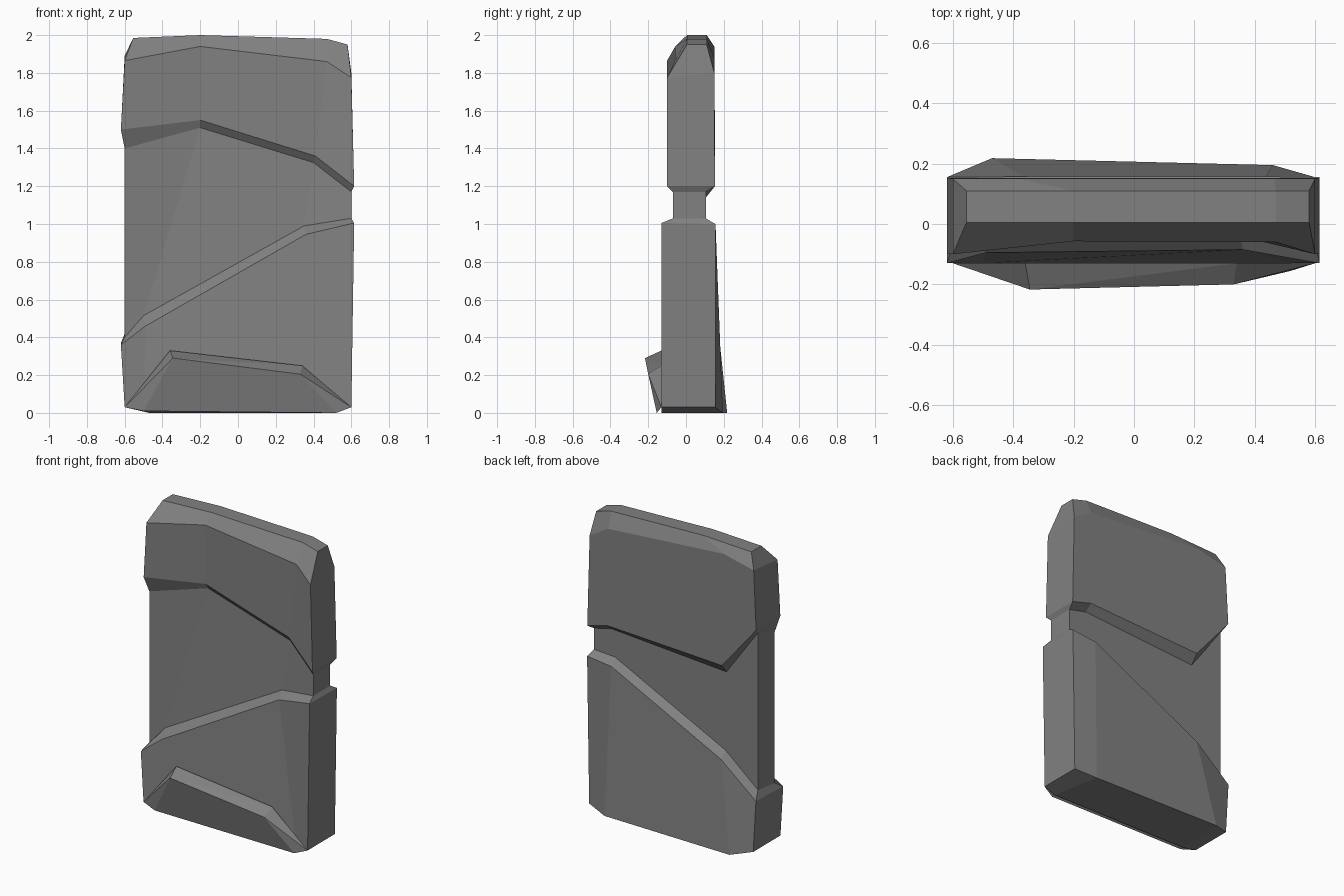
import bpy, bmesh

if "Cube" in bpy.data.objects:
    bpy.data.objects.remove(bpy.data.objects["Cube"])

stone = bpy.data.materials.new("grey stone")
stone.diffuse_color = (0.22, 0.22, 0.22, 1)
stone.use_nodes = True
stone.node_tree.nodes["Principled BSDF"].inputs["Base Color"].default_value = stone.diffuse_color


def finish(name, bm):
    bmesh.ops.recalc_face_normals(bm, faces=bm.faces)
    mesh = bpy.data.meshes.new(name)
    bm.to_mesh(mesh)
    bm.free()
    mesh.materials.append(stone)
    obj = bpy.data.objects.new(name, mesh)
    bpy.context.collection.objects.link(obj)


def edge(bm, xz, y_end, y_left, y_right):
    """Four points across the slab; ends and inner points have their own depth."""
    return [bm.verts.new((x, y, z))
            for (x, z), y in zip(xz, (y_end, y_left, y_right, y_end))]


def loft(name, rings):
    """Join rings made of a front edge and a back edge, closed at both ends."""
    bm = bmesh.new()
    pairs = [(edge(bm, *f), edge(bm, *b)) for f, b in rings]
    loops = [f + b[::-1] for f, b in pairs]
    for lo, hi in zip(loops, loops[1:]):
        for i in range(8):
            j = (i + 1) % 8
            bm.faces.new((lo[i], lo[j], hi[j], hi[i]))
    for f, b in (pairs[0], pairs[-1]):
        for i in range(3):
            bm.faces.new((f[i], f[i + 1], b[i + 1], b[i]))
    finish(name, bm)


# Shared edges of the recessed waist
waist_low = (([(-.6, .40), (-.5, .515), (.35, .99), (.6, 1.03)], -.07, -.045, -.04),
             ([(-.6, .42), (-.364, .62), (.446, 1.02), (.6, 1.03)], .105, .105, .105))
waist_high = (([(-.6, 1.4), (-.2, 1.51), (.4, 1.325), (.6, 1.17)], -.07, -.025, -.025),
              ([(-.6, 1.46), (-.37, 1.14), (.47, 1.2), (.6, 1.17)], .105, .105, .105))

# Lower block with slanted lip
loft("lower_block", [
    (([(-.6, .03), (-.5, .01), (.52, 0), (.6, .03)], -.13, -.13, -.13),
     ([(-.6, .03), (-.47, 0), (.46, 0), (.6, .03)], .155, .218, .195)),
    (([(-.62, .36), (-.49, .46), (.36, .945), (.615, 1.005)], -.13, -.095, -.085),
     ([(-.62, .37), (-.366, .58), (.437, .98), (.615, 1.0)], .155, .157, .157)),
    waist_low])

# Recessed waist
loft("waist", [waist_low, waist_high])

# Upper block with bevelled crown
loft("upper_block", [
    waist_high,
    (([(-.62, 1.5), (-.2, 1.55), (.41, 1.36), (.615, 1.2)], -.1, -.055, -.055),
     ([(-.62, 1.5), (-.37, 1.2), (.47, 1.24), (.615, 1.2)], .153, .153, .153)),
    (([(-.6, 1.865), (-.2, 1.94), (.47, 1.86), (.6, 1.775)], -.1, -.057, -.06),
     ([(-.6, 1.89), (-.38, 1.94), (.465, 1.88), (.6, 1.80)], .15, .15, .15)),
    (([(-.555, 1.985), (-.2, 2), (.47, 1.98), (.58, 1.95)], .005, .005, .005),
     ([(-.555, 1.985), (-.2, 2), (.47, 1.98), (.58, 1.95)], .11, .11, .11))])

# Wedge-shaped foot on the front
bm = bmesh.new()
for p in [(-.6, -.13, .03), (.6, -.13, .03), (-.36, -.13, .33), (.34, -.13, .25),
          (-.345, -.217, .29), (.33, -.2, .205), (-.5, -.155, .01), (.52, -.155, 0)]:
    bm.verts.new(p)
bmesh.ops.convex_hull(bm, input=bm.verts)
finish("front_foot", bm)
